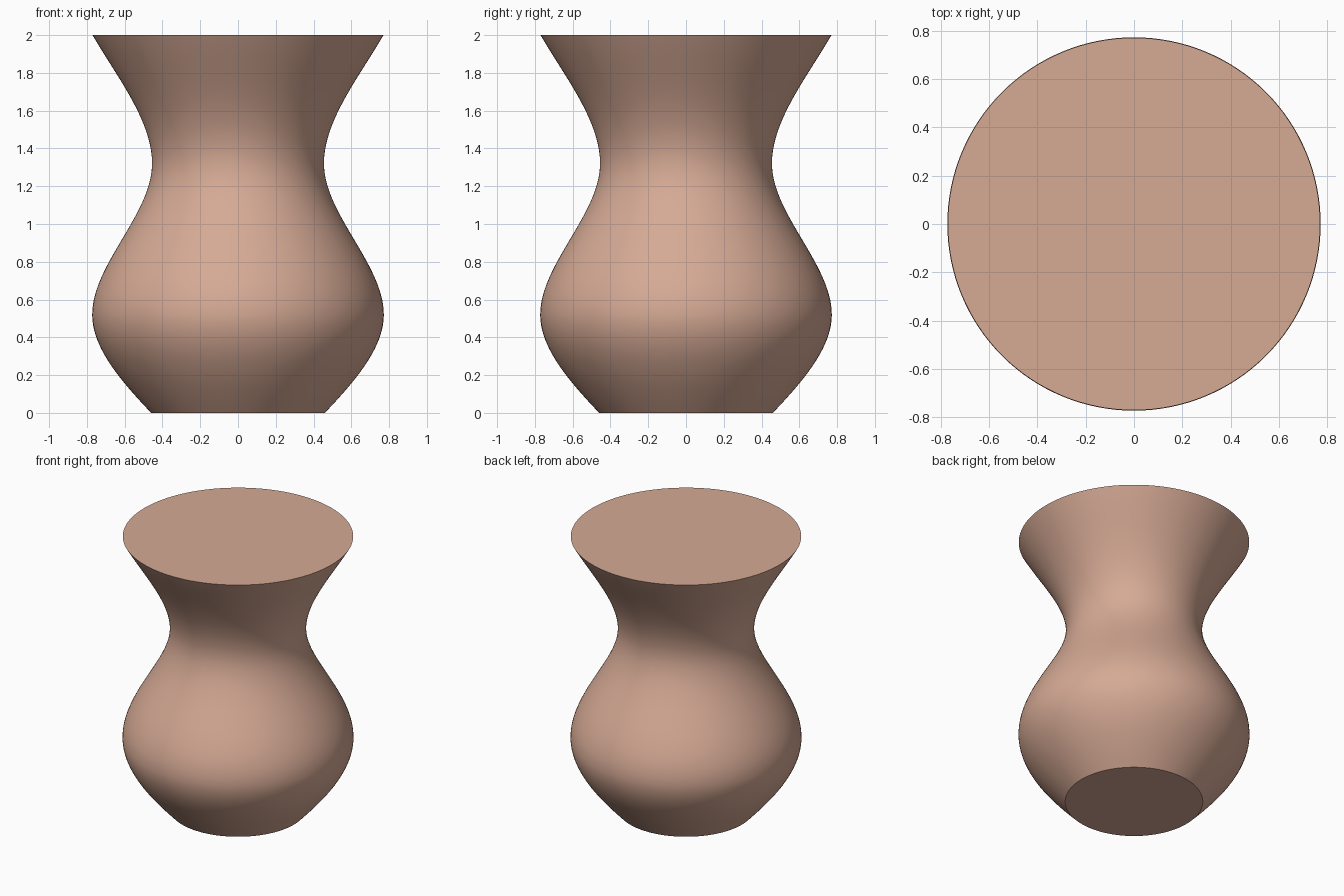
import bpy, bmesh, math

if "Cube" in bpy.data.objects:
    bpy.data.objects.remove(bpy.data.objects["Cube"])

# Profile knots: height, radius, slope dr/dz
KNOTS = [(0.0, 0.46, 0.95), (0.52, 0.772, 0.0), (1.32, 0.455, 0.0), (2.0, 0.77, 0.58)]
SIDES = 128
STEPS = 20


def hermite(a, b, t):
    """Smooth radius between two profile knots."""
    h = b[0] - a[0]
    r = ((2*t**3 - 3*t**2 + 1) * a[1] + (t**3 - 2*t**2 + t) * h * a[2]
         + (3*t**2 - 2*t**3) * b[1] + (t**3 - t**2) * h * b[2])
    return a[0] + h * t, r


profile = [hermite(a, b, i / STEPS) for a, b in zip(KNOTS, KNOTS[1:]) for i in range(STEPS)]
profile.append((KNOTS[-1][0], KNOTS[-1][1]))

# Vase body: stacked rings, closed flat at both ends
bm = bmesh.new()
rings = []
for z, r in profile:
    rings.append([bm.verts.new((r * math.cos(2 * math.pi * k / SIDES),
                                r * math.sin(2 * math.pi * k / SIDES), z))
                  for k in range(SIDES)])
for lo, hi in zip(rings, rings[1:]):
    for k in range(SIDES):
        n = (k + 1) % SIDES
        bm.faces.new((lo[k], lo[n], hi[n], hi[k]))
bm.faces.new(rings[0][::-1])
bm.faces.new(rings[-1])

mesh = bpy.data.meshes.new("vase")
bm.to_mesh(mesh)
bm.free()
vase = bpy.data.objects.new("vase", mesh)
bpy.context.collection.objects.link(vase)

# Terracotta colour
clay = bpy.data.materials.new("pale clay")
clay.diffuse_color = (0.67, 0.40, 0.30, 1)
clay.use_nodes = True
clay.node_tree.nodes["Principled BSDF"].inputs["Base Color"].default_value = clay.diffuse_color
mesh.materials.append(clay)

# Smooth sides, crisp rims
bpy.context.view_layer.objects.active = vase
vase.select_set(True)
bpy.ops.object.shade_smooth_by_angle(angle=math.radians(40))
